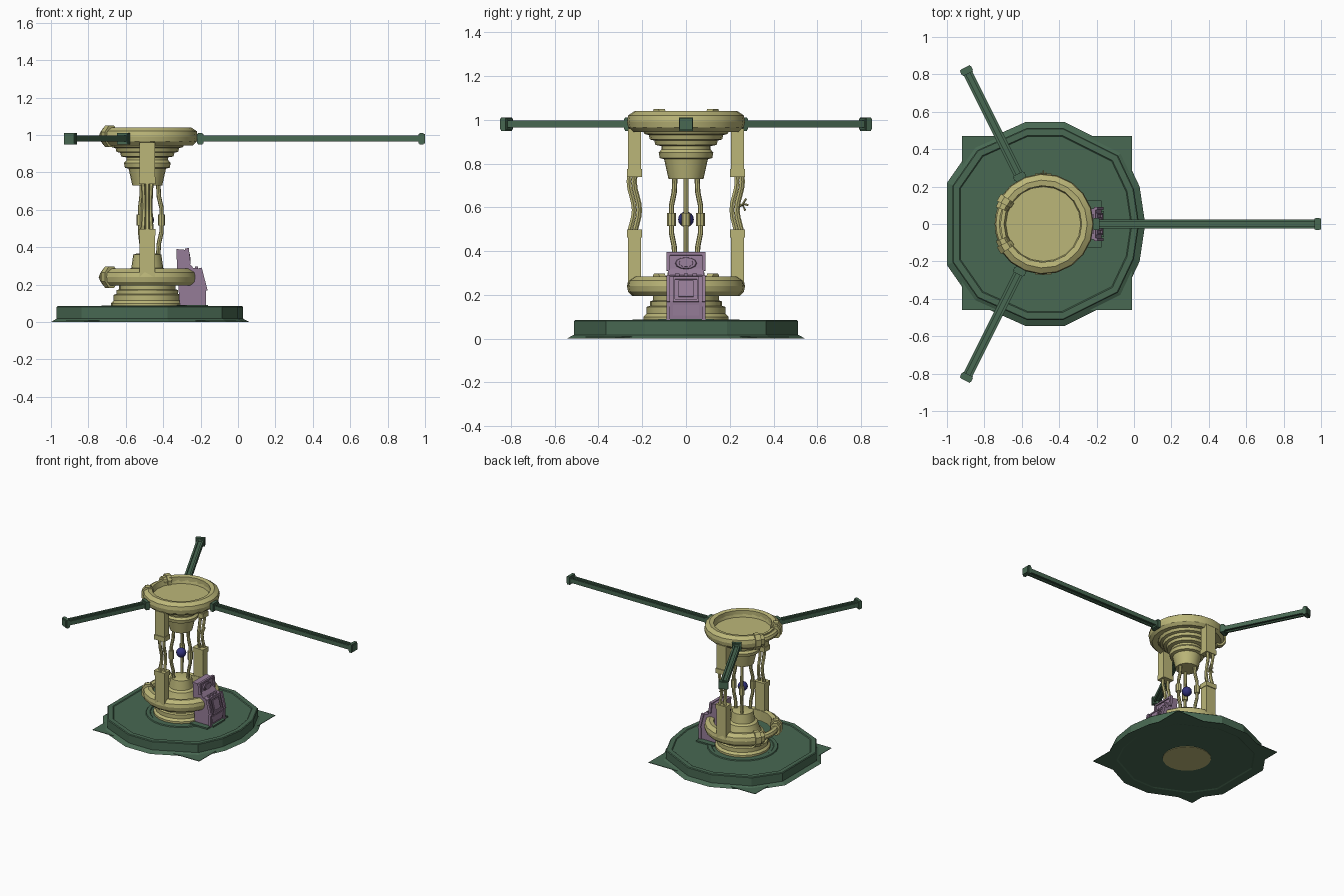
import bpy, bmesh, math
from mathutils import Vector, Matrix

if "Cube" in bpy.data.objects:
    bpy.data.objects.remove(bpy.data.objects["Cube"])

CX = -0.485            # axis of the column
TAU = 2 * math.pi


def material(name, rgb):
    m = bpy.data.materials.new(name)
    m.diffuse_color = (*rgb, 1)
    m.use_nodes = True
    m.node_tree.nodes["Principled BSDF"].inputs["Base Color"].default_value = m.diffuse_color
    return m


GREEN = material("green_metal", (0.065, 0.14, 0.085))
YELLOW = material("pale_brass", (0.50, 0.47, 0.19))
PURPLE = material("dusty_purple", (0.30, 0.20, 0.31))
BLUE = material("dark_blue", (0.03, 0.03, 0.20))


def finish(name, bm, mat, smooth=None):
    bmesh.ops.recalc_face_normals(bm, faces=bm.faces[:])
    me = bpy.data.meshes.new(name)
    bm.to_mesh(me)
    bm.free()
    ob = bpy.data.objects.new(name, me)
    me.materials.append(mat)
    bpy.context.collection.objects.link(ob)
    if smooth:
        bpy.ops.object.select_all(action='DESELECT')
        ob.select_set(True)
        bpy.context.view_layer.objects.active = ob
        bpy.ops.object.shade_smooth_by_angle(angle=math.radians(smooth))
    return ob


def box(bm, centre, size, rot=None):
    m = Matrix.Translation(centre) @ (rot or Matrix()) @ Matrix.Diagonal((*size, 1))
    bmesh.ops.create_cube(bm, size=1, matrix=m)


def bridge(bm, rings, closed_section):
    for a, b in zip(rings, rings[1:]):
        n = len(a)
        for i in range(n if closed_section else n - 1):
            bm.faces.new((a[i], a[(i + 1) % n], b[(i + 1) % n], b[i]))


def lathe(bm, profile, n=20):
    """Solid of revolution about the column axis, capped at both ends."""
    rings = [[bm.verts.new((CX + r * math.cos(TAU * i / n), r * math.sin(TAU * i / n), z))
              for i in range(n)] for r, z in profile]
    bridge(bm, rings, True)
    bm.faces.new(rings[0])
    bm.faces.new(rings[-1])


def arc(bm, section, a0, a1, n):
    """Sweep a closed (radius, z) section through part of a circle."""
    rings = []
    for i in range(n + 1):
        a = math.radians(a0 + (a1 - a0) * i / n)
        rings.append([bm.verts.new((CX + r * math.cos(a), r * math.sin(a), z)) for r, z in section])
    bridge(bm, rings, True)
    bm.faces.new(rings[0])
    bm.faces.new(rings[-1])


def tube(bm, pts, r, n=6):
    """Round tube that follows a mostly upright path."""
    pts = [Vector(p) for p in pts]
    rings = []
    for i, p in enumerate(pts):
        d = (pts[min(i + 1, len(pts) - 1)] - pts[max(i - 1, 0)]).normalized()
        q = Vector((0, 0, 1)).rotation_difference(d)
        rings.append([bm.verts.new(p + q @ Vector((r * math.cos(TAU * k / n), r * math.sin(TAU * k / n), 0)))
                      for k in range(n)])
    bridge(bm, rings, True)
    bm.faces.new(rings[0])
    bm.faces.new(rings[-1])


# Base: uneven many-sided slab with a flared skirt
half = [(0.06, 0), (0.03, 0.20), (-0.06, 0.39), (-0.37, 0.545), (-0.58, 0.545), (-0.86, 0.42), (-1.0, 0.22)]
outline = half + [(x, -y) for x, y in reversed(half[1:])]
bm = bmesh.new()
levels = [(0.84, 0.004), (0.86, 0.0), (1, 0), (0.94, 0.018), (0.94, 0.08), (0.93, 0.085), (0.87, 0.085), (0.86, 0.08)]
rings = [[bm.verts.new((CX + (x - CX) * s, y * s, z)) for x, y in outline] for s, z in levels]
bridge(bm, rings, True)
bm.faces.new(rings[0])
bm.faces.new(rings[-1])
finish("base_slab", bm, GREEN)

# Square plate whose corners stick out under the slab
bm = bmesh.new()
box(bm, (-0.465, 0.005, 0.007), (0.91, 0.93, 0.004))
finish("base_square_plate", bm, GREEN)

# Low collar round the column and pad under the console
bm = bmesh.new()
lathe(bm, [(0.25, 0.078), (0.245, 0.087), (0.22, 0.087), (0.215, 0.083)], 24)
box(bm, (-0.25, 0, 0.085), (0.15, 0.25, 0.012))
box(bm, (-0.24, 0, 0.085), (0.16, 0.14, 0.012))
finish("base_collar", bm, GREEN)

# Stepped column foot
bm = bmesh.new()
lathe(bm, [(0.17, 0), (0.17, 0.08), (0.195, 0.085), (0.195, 0.1), (0.18, 0.115), (0.18, 0.145), (0.165, 0.15),
           (0.165, 0.17), (0.15, 0.175), (0.15, 0.2), (0.13, 0.21), (0.12, 0.23), (0.105, 0.28), (0.085, 0.29),
           (0.075, 0.36), (0.06, 0.365)], 20)
finish("column_foot", bm, YELLOW, 35)

# Stepped funnel with a shallow dish on top
bm = bmesh.new()
lathe(bm, [(0.06, 0.73), (0.08, 0.73), (0.10, 0.82), (0.12, 0.825), (0.125, 0.85), (0.112, 0.865), (0.112, 0.88),
           (0.14, 0.885), (0.145, 0.905), (0.165, 0.91), (0.17, 0.93), (0.19, 0.935), (0.20, 0.955), (0.225, 0.96),
           (0.23, 1.025), (0.21, 1.025), (0.20, 0.985)], 20)
finish("upper_funnel", bm, YELLOW, 35)

# Broad open rings, each with clamps and a thinner pipe across the gap
for name, z0, z1 in (("lower", 0.195, 0.285), ("upper", 0.945, 1.04)):
    zm = (z0 + z1) / 2
    bm = bmesh.new()
    arc(bm, [(0.205, z0 + 0.005), (0.245, z0), (0.265, z0 + 0.02), (0.27, zm), (0.265, z1 - 0.02),
             (0.235, z1), (0.205, z1 - 0.005)], -149, 149, 16)
    finish(name + "_ring", bm, YELLOW, 20)
    bm = bmesh.new()
    arc(bm, [(0.235 + 0.025 * math.cos(TAU * k / 8), zm + 0.025 * math.sin(TAU * k / 8)) for k in range(8)],
        147, 213, 6)
    for s in (1, -1):
        for w, a in ((1, 149), (0.8, 156)):
            a = math.radians(a * s)
            arc(bm, [(0.235 + 0.046 * w * math.cos(TAU * (k + .5) / 8), zm + 0.062 * w * math.sin(TAU * (k + .5) / 8))
                     for k in range(8)], math.degrees(a) - 4.5, math.degrees(a) + 4.5, 1)
    finish(name + "_ring_gap_pipe", bm, YELLOW)

# Side struts: solid ends joined by bundles of bent tubes
for side, s in (("left", -1), ("right", 1)):
    bm = bmesh.new()
    y = s * 0.235
    box(bm, (CX, y, 0.355), (0.082, 0.058, 0.23))
    box(bm, (CX, y, 0.86), (0.082, 0.058, 0.2))
    for z in (0.48, 0.757):
        box(bm, (CX, y, z), (0.09, 0.07, 0.036))
    finish(side + "_strut_ends", bm, YELLOW)
    bm = bmesh.new()
    for dx, bow in ((-0.024, 0.012), (0.0, -0.014), (0.022, 0.008)):
        pts = [(CX + dx * (1 - 0.25 * math.sin(math.pi * t / 8)),
                y + bow - s * 0.012 * math.sin(TAU * t / 8 - 0.8), 0.49 + 0.26 * t / 8) for t in range(9)]
        tube(bm, pts, 0.012)
    if s > 0:   # snapped strands
        for dx, dy, dz in ((0.0, 0.05, 0.0), (0.012, 0.04, 0.03), (-0.012, 0.036, -0.025)):
            tube(bm, [(CX, y, 0.60), (CX + dx, y + dy * 0.6, 0.615), (CX + dx, y + dy, 0.61 + dz)], 0.005, 5)
    finish(side + "_strut_tubes", bm, YELLOW, 40)

# Three bowed rods between foot and funnel, each with a clip at mid height
bm = bmesh.new()
path = [(0.058, 0.35), (0.062, 0.42), (0.076, 0.48), (0.076, 0.545), (0.076, 0.61), (0.062, 0.67), (0.058, 0.75)]
for a in (0, 120, 240):
    c, s = math.cos(math.radians(a)), math.sin(math.radians(a))
    tube(bm, [(CX + r * c, r * s, z) for r, z in path], 0.012, 8)
    tube(bm, [(CX + 0.076 * c, 0.076 * s, z) for z in (0.515, 0.575)], 0.02, 8)
finish("centre_rods", bm, YELLOW, 40)

# Floating ball
bm = bmesh.new()
bmesh.ops.create_uvsphere(bm, u_segments=12, v_segments=8, radius=0.036, matrix=Matrix.Translation((CX, 0, 0.545)))
finish("core_ball", bm, BLUE, 40)

# Radial arms: H-beams with square end blocks
for name, ang, r1 in (("right_arm", 0, 1.485), ("back_arm", 116.6, 0.935), ("front_arm", -116.6, 0.935)):
    bm = bmesh.new()
    r0, z = 0.265, 0.98
    mid, ln = (r0 + r1) / 2, r1 - r0 - 0.02
    box(bm, (mid, 0, z), (ln, 0.04, 0.014))
    for s in (1, -1):
        box(bm, (mid, s * 0.018, z), (ln, 0.014, 0.032))
    for r in (r0 + 0.018, r1 - 0.018):
        box(bm, (r, 0, z), (0.036, 0.058, 0.05))
        box(bm, (r, 0, z), (0.022, 0.066, 0.062))
    bmesh.ops.transform(bm, verts=bm.verts[:],
                        matrix=Matrix.Translation((CX, 0, 0)) @ Matrix.Rotation(math.radians(ang), 4, 'Z'))
    finish(name, bm, GREEN)

# Console: side profile pulled across, then framed panels
side = [(-0.312, 0.085), (-0.182, 0.085), (-0.175, 0.17), (-0.205, 0.285), (-0.24, 0.29), (-0.265, 0.32),
        (-0.272, 0.385), (-0.33, 0.39), (-0.325, 0.28)]
bm = bmesh.new()
rings = [[bm.verts.new((x, y, z)) for x, z in side] for y in (-0.082, 0.082)]
bridge(bm, rings, True)
bm.faces.new(rings[0])
bm.faces.new(rings[1])
finish("console_body", bm, PURPLE)

bm = bmesh.new()
low, up = Matrix.Rotation(-0.255, 4, 'Y'), Matrix.Rotation(-0.12, 4, 'Y')
for s in (1, -1):       # edge rails
    box(bm, (-0.188, s * 0.082, 0.228), (0.02, 0.016, 0.125), low)
    box(bm, (-0.18, s * 0.082, 0.13), (0.02, 0.016, 0.09))
    box(bm, (-0.268, s * 0.082, 0.352), (0.02, 0.016, 0.085), up)
    box(bm, (-0.188, s * 0.055, 0.225), (0.016, 0.01, 0.11), low)
box(bm, (-0.274, 0, 0.387), (0.02, 0.17, 0.014), up)
for x, z in ((-0.202, 0.276), (-0.175, 0.174)):
    box(bm, (x, 0, z), (0.016, 0.12, 0.012), low)
box(bm, (-0.187, 0, 0.228), (0.012, 0.07, 0.075), low)
box(bm, (-0.18, 0, 0.13), (0.012, 0.12, 0.05))
for y in (-0.04, 0, 0.04):      # small keys on the ledge
    box(bm, (-0.222, y, 0.291), (0.018, 0.02, 0.014))
finish("console_frames", bm, PURPLE)

# Oval dial on the upright face of the console
bm = bmesh.new()
for sc, depth in ((1.0, 0.014), (0.7, 0.022)):
    m = (Matrix.Translation((-0.266, 0, 0.345)) @ up @ Matrix.Diagonal((1, sc, sc * 0.55, 1))
         @ Matrix.Rotation(math.pi / 2, 4, 'Y'))
    bmesh.ops.create_cone(bm, cap_ends=True, segments=12, radius1=0.052, radius2=0.046, depth=depth, matrix=m)
finish("console_dial", bm, PURPLE)
